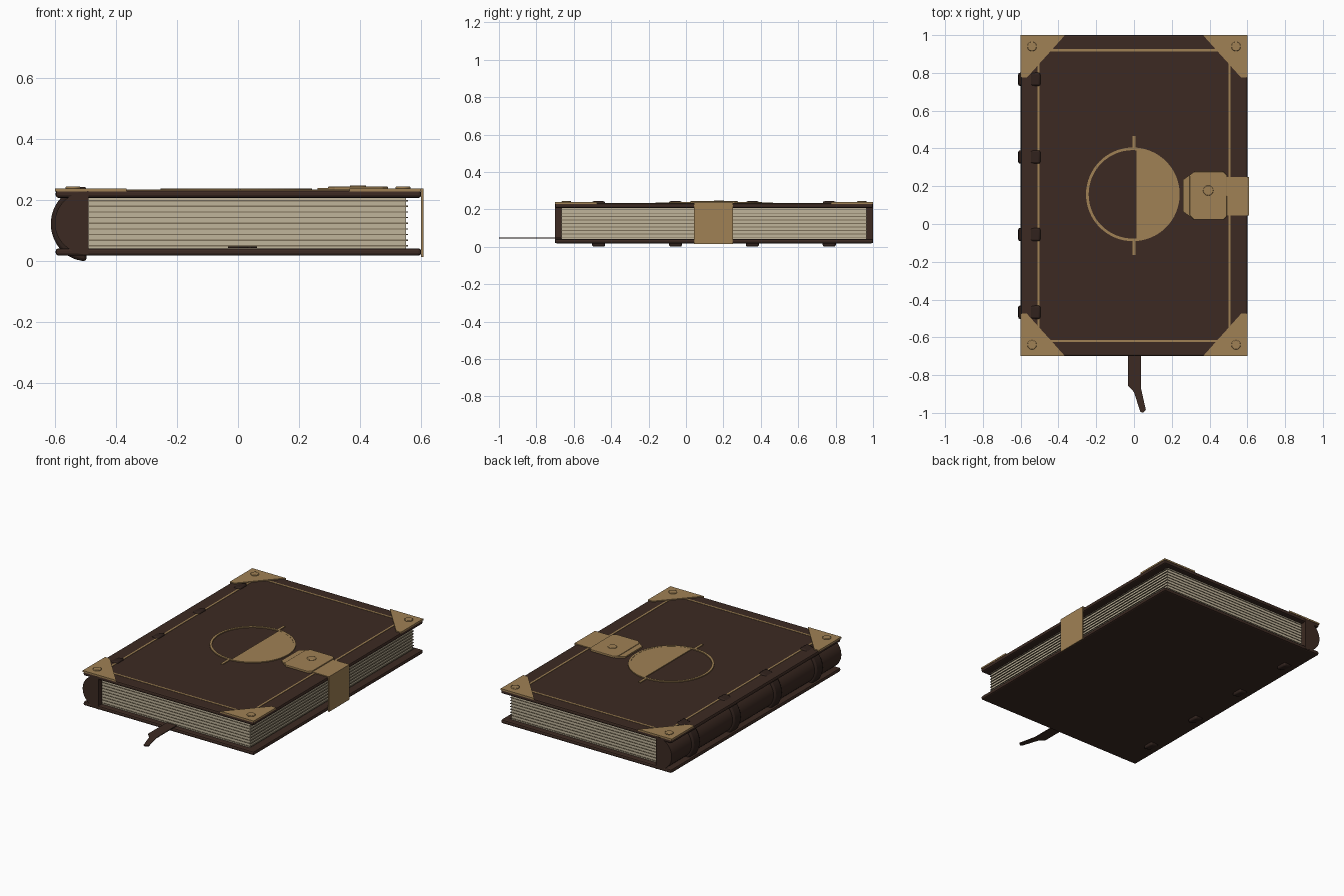
import bpy, bmesh
from math import sin, cos, pi
from mathutils import Vector

cube = bpy.data.objects.get("Cube")
if cube:
    bpy.data.objects.remove(cube, do_unlink=True)


def material(name, r, g, b):
    m = bpy.data.materials.new(name)
    m.use_nodes = True
    m.diffuse_color = (r, g, b, 1)
    node = m.node_tree.nodes["Principled BSDF"]
    node.inputs["Base Color"].default_value = (r, g, b, 1)
    node.inputs["Roughness"].default_value = 0.7
    return m


leather = material("leather", 0.045, 0.023, 0.016)
dark = material("dark_leather", 0.03, 0.016, 0.012)
brass = material("brass", 0.35, 0.22, 0.09)
paper = material("paper", 0.53, 0.46, 0.33)
shade = material("paper_shade", 0.2, 0.16, 0.1)

CY = 0.15           # middle of the book along y
TOP = 0.232         # upper face of the front cover


def prism(name, outline, low, high, mat, axis="z", bevel=0, segments=2):
    """Extrude a 2D outline along z, or along y for (x, z) outlines."""
    place = (lambda p, d: (p[0], p[1], d)) if axis == "z" else (lambda p, d: (p[0], d, p[1]))
    bm = bmesh.new()
    face = bm.faces.new([bm.verts.new(place(p, low)) for p in outline])
    out = bmesh.ops.extrude_face_region(bm, geom=[face])
    verts = [g for g in out["geom"] if isinstance(g, bmesh.types.BMVert)]
    shift = Vector(place((0, 0), high - low))
    bmesh.ops.translate(bm, verts=verts, vec=shift)
    bmesh.ops.recalc_face_normals(bm, faces=bm.faces)
    mesh = bpy.data.meshes.new(name)
    bm.to_mesh(mesh)
    bm.free()
    mesh.materials.append(mat)
    ob = bpy.data.objects.new(name, mesh)
    bpy.context.collection.objects.link(ob)
    if bevel:
        mod = ob.modifiers.new("Bevel", "BEVEL")
        mod.width, mod.segments = bevel, segments
    return ob


def smooth(ob):
    bpy.ops.object.select_all(action="DESELECT")
    ob.select_set(True)
    bpy.context.view_layer.objects.active = ob
    bpy.ops.object.shade_smooth_by_angle()


def box(name, x0, x1, y0, y1, z0, z1, mat, bevel=0):
    return prism(name, [(x0, y0), (x1, y0), (x1, y1), (x0, y1)], z0, z1, mat, bevel=bevel)


def arc(cx, cy, rx, ry, start, end, n):
    steps = [start + (end - start) * i / n for i in range(n + 1)]
    return [(cx + rx * cos(a), cy + ry * sin(a)) for a in steps]


def stud(name, x, y, z0, z1, r):
    smooth(prism(name, arc(x, y, r, r, 0, 2 * pi, 20)[:-1], z0, z1, brass, bevel=0.003))


# Covers
box("back_cover", -0.597, 0.6, -0.7, 1.0, 0.018, 0.042, leather, 0.009)
box("front_cover", -0.597, 0.6, -0.7, 1.0, 0.207, TOP, leather, 0.009)

# Page block with slightly protruding sheets
box("page_block", -0.5, 0.55, -0.665, 0.965, 0.04, 0.209, paper)
for i in range(9):
    z = 0.048 + i * 0.0185
    box(f"sheet_{i + 1}", -0.488, 0.556, -0.668, 0.968, z, z + 0.004, shade)

# Rounded spine with raised bands
smooth(prism("spine", arc(-0.49, 0.125, 0.11, 0.104, pi / 2, 1.5 * pi, 24),
             -0.7, 1.0, leather, "y"))
for i in range(4):
    y = -0.467 + i * 0.411
    smooth(prism(f"spine_band_{i + 1}", arc(-0.496, 0.122, 0.117, 0.122, pi / 2, 1.5 * pi, 24),
                 y - 0.035, y + 0.035, dark, "y", bevel=0.009))

# Corner guards with studs
for sx, side in ((-1, "right"), (1, "left")):
    for sy, end in ((-1, "front"), (1, "back")):
        plate = [(0.6, 0.85), (0.365, 0.85), (0.567, 0.625), (0.6, 0.625)]
        prism(f"corner_{end}_{side}", [(sx * x, CY + sy * y) for x, y in plate],
              TOP - 0.004, TOP + 0.006, brass)
        stud(f"corner_stud_{end}_{side}", sx * 0.54, CY + sy * 0.79,
             TOP + 0.004, TOP + 0.012, 0.025)

# Inlaid border lines
for s, side, end in ((-1, "right", "front"), (1, "left", "back")):
    x, y = s * 0.506, CY + s * 0.77
    box(f"border_{side}", x - 0.006, x + 0.006, -0.56, 0.86, TOP - 0.002, TOP + 0.002, brass)
    box(f"border_{end}", -0.45, 0.45, y - 0.006, y + 0.006, TOP - 0.002, TOP + 0.002, brass)

# Round emblem: ring, half disc and two ticks
EX, EY = -0.006, 0.157
N = 64
outer = arc(EX, EY, 0.248, 0.248, 0, 2 * pi, N)
inner = arc(EX, EY, 0.234, 0.234, 0, 2 * pi, N)
for half, k in (("left", 0), ("right", N // 2)):
    span = slice(k, k + N // 2 + 1)
    prism(f"emblem_ring_{'back' if k == 0 else 'front'}", outer[span] + inner[span][::-1],
          TOP - 0.002, TOP + 0.006, brass)
prism("emblem_half_disc", arc(0.012, EY, 0.226, 0.242, -pi / 2, pi / 2, 32),
      TOP - 0.002, TOP + 0.005, brass)
for end, y0, y1 in (("front", -0.163, -0.088), ("back", 0.4, 0.465)):
    box(f"emblem_tick_{end}", -0.008, 0.008, y0, y1, TOP - 0.002, TOP + 0.005, brass)

# Clasp: strap folded over the fore edge, plate, tongue and stud
strap = [(0.47, 0.23), (0.6, 0.23), (0.6, 0.014), (0.608, 0.014), (0.608, 0.237), (0.47, 0.237)]
prism("clasp_strap", strap, 0.044, 0.25, brass, "y")
half = [(0.295, 0.105), (0.318, 0.127), (0.473, 0.127), (0.492, 0.108)]
prism("clasp_plate", [(x, CY + y) for x, y in half] + [(x, CY - y) for x, y in half[::-1]],
      TOP - 0.002, TOP + 0.012, brass, bevel=0.003)
tongue = [(0.31, 0.12), (0.26, 0.085), (0.26, -0.085), (0.31, -0.12)]
prism("clasp_tongue", [(x, CY + y) for x, y in tongue], TOP - 0.002, TOP + 0.008, brass)
stud("clasp_stud", 0.393, 0.177, TOP + 0.01, TOP + 0.016, 0.027)

# Ribbon bookmark
ribbon = [(-0.032, -0.6), (-0.032, -0.855), (0.0, -0.89), (0.033, -0.993), (0.045, -1.0),
          (0.063, -0.985), (0.037, -0.87), (0.037, -0.6)]
prism("ribbon", ribbon, 0.043, 0.048, leather)
